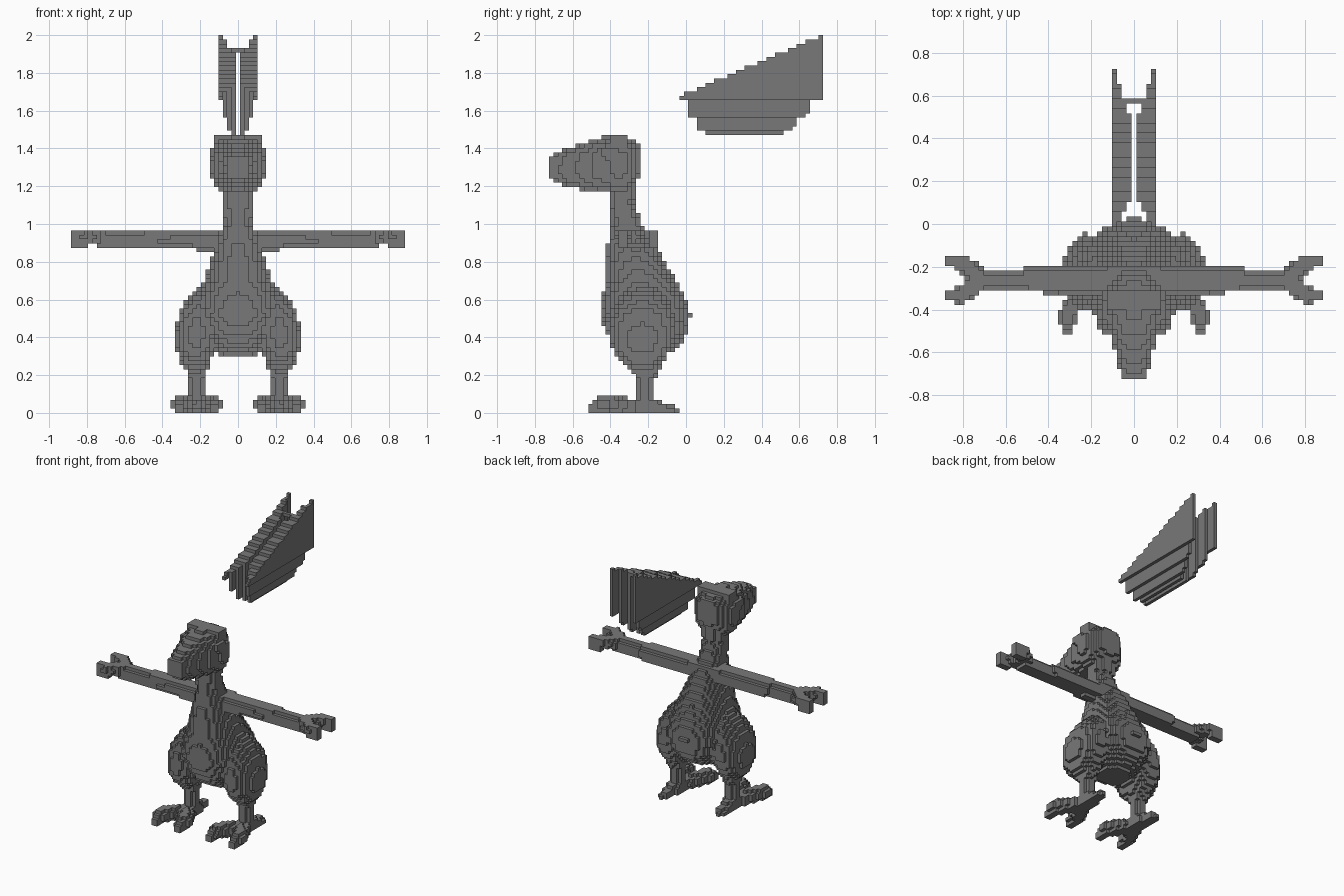
import bpy
import bmesh
from mathutils import Vector

if "Cube" in bpy.data.objects:
    bpy.data.objects.remove(bpy.data.objects["Cube"], do_unlink=True)

CELL = 2 / 87
filled = {}      # grid cell -> part name


def make_material(name, value):
    mat = bpy.data.materials.new(name)
    mat.use_nodes = True
    colour = (value, value, value, 1)
    mat.diffuse_color = colour
    shader = mat.node_tree.nodes["Principled BSDF"]
    shader.inputs["Base Color"].default_value = colour
    shader.inputs["Roughness"].default_value = 0.8
    return mat


def interpolate(stations, t):
    """Blend the station rows at position t; None outside the range."""
    for a, b in zip(stations, stations[1:]):
        if a[0] <= t <= b[0]:
            f = (t - a[0]) / (b[0] - a[0])
            return [p + (q - p) * f for p, q in zip(a[1:], b[1:])]
    return None


def loft(axis, stations, power=2.3):
    """Rounded sections along an axis: (position, low, high, low, high)."""
    others = [i for i in range(3) if i != axis]

    def inside(p):
        row = interpolate(stations, p[axis])
        if row is None:
            return False
        total = 0
        for i, low, high in zip(others, row[0::2], row[1::2]):
            radius = max((high - low) / 2, 0.001)
            total += (abs(p[i] - (low + high) / 2) / radius) ** power
        return total <= 1
    return inside


def rod(start, end, r_start, r_end):
    start, end = Vector(start), Vector(end)
    span = end - start

    def inside(p):
        f = min(1, max(0, (p - start).dot(span) / span.length_squared))
        return (p - start - span * f).length <= r_start + (r_end - r_start) * f
    return inside


def box(low, high):
    return lambda p: all(a <= v <= b for a, v, b in zip(low, p, high))


def fill(name, shapes, side=1):
    """Claim every free grid cell whose centre lies in one of the shapes."""
    for i in range(-38, 39):
        for j in range(-31, 32):
            for k in range(87):
                if (i, j, k) in filled:
                    continue
                p = Vector((side * i * CELL, j * CELL, (k + 0.5) * CELL))
                if any(shape(p) for shape in shapes):
                    filled[i, j, k] = name


def build(name, mat):
    """Make the outer block faces of one part."""
    bm = bmesh.new()
    verts = {}
    for cell in [c for c, part in filled.items() if part == name]:
        for axis in range(3):
            u, v = (axis + 1) % 3, (axis + 2) % 3
            for step in (0, 1):
                beside = list(cell)
                beside[axis] += 2 * step - 1
                if tuple(beside) in filled:
                    continue
                corners = []
                for du, dv in ((0, 0), (1, 0), (1, 1), (0, 1)):
                    c = list(cell)
                    c[axis] += step
                    c[u] += du
                    c[v] += dv
                    c = tuple(c)
                    if c not in verts:
                        verts[c] = bm.verts.new(((c[0] - 0.5) * CELL,
                                                 (c[1] - 0.5) * CELL, c[2] * CELL))
                    corners.append(verts[c])
                bm.faces.new(corners if step else corners[::-1])
    mesh = bpy.data.meshes.new(name)
    bm.to_mesh(mesh)
    bm.free()
    mesh.materials.append(mat)
    bpy.context.collection.objects.link(bpy.data.objects.new(name, mesh))


# Head with tapering snout, brows and eye bumps
head = [loft(1, [(-0.73, -0.05, 0.05, 1.24, 1.36), (-0.65, -0.075, 0.075, 1.2, 1.39),
                 (-0.55, -0.1, 0.1, 1.18, 1.43), (-0.45, -0.13, 0.13, 1.17, 1.46),
                 (-0.37, -0.145, 0.145, 1.15, 1.465), (-0.31, -0.14, 0.14, 1.15, 1.465),
                 (-0.25, -0.08, 0.08, 1.25, 1.42)], 2.6)]
for s in (-1, 1):
    head.append(rod((s * 0.11, -0.41, 1.37), (s * 0.11, -0.34, 1.35), 0.045, 0.045))
    head.append(box((s * 0.085 - 0.04, -0.4, 1.4), (s * 0.085 + 0.04, -0.3, 1.48)))
fill("head", head)

# Body and neck in one pear-shaped sweep
fill("body", [loft(2, [(0.3, -0.1, 0.1, -0.3, -0.12), (0.35, -0.16, 0.16, -0.38, -0.04),
                       (0.42, -0.2, 0.2, -0.425, 0.01), (0.52, -0.22, 0.22, -0.455, 0.025),
                       (0.6, -0.215, 0.215, -0.445, 0), (0.7, -0.18, 0.18, -0.42, -0.055),
                       (0.8, -0.145, 0.145, -0.42, -0.11), (0.9, -0.11, 0.11, -0.415, -0.16),
                       (1, -0.08, 0.08, -0.4, -0.23), (1.1, -0.08, 0.08, -0.4, -0.275),
                       (1.25, -0.1, 0.1, -0.42, -0.27)])])

for label, side in (("left", 1), ("right", -1)):
    # Bulging thigh narrowing into the shin
    fill(label + "_leg", [loft(2, [
        (0.03, 0.18, 0.26, -0.26, -0.17), (0.17, 0.18, 0.26, -0.26, -0.17),
        (0.22, 0.17, 0.275, -0.29, -0.15), (0.27, 0.145, 0.31, -0.35, -0.12),
        (0.34, 0.12, 0.33, -0.39, -0.08), (0.42, 0.11, 0.33, -0.4, -0.06),
        (0.52, 0.11, 0.315, -0.39, -0.07), (0.6, 0.12, 0.27, -0.35, -0.1),
        (0.67, 0.14, 0.2, -0.28, -0.16)])], side)

    # Foot with two splayed toes and a long heel
    foot = [rod((0.22, -0.22, 0.04), (0.225, -0.07, 0.01), 0.05, 0.03)]
    for toe_x in (0.13, 0.31):
        foot.append(rod((0.22, -0.25, 0.03), (toe_x, -0.43, 0.05), 0.045, 0.045))
        foot.append(rod((toe_x, -0.43, 0.05), (toe_x, -0.495, 0.03), 0.045, 0.028))
    fill(label + "_foot", foot, side)

    # Straight outstretched arm
    fill(label + "_arm", [loft(0, [
        (0.04, -0.33, -0.19, 0.86, 0.965), (0.5, -0.32, -0.2, 0.865, 0.96),
        (0.52, -0.315, -0.215, 0.865, 0.955), (0.74, -0.315, -0.215, 0.865, 0.955)], 3)], side)

    # Forked hand
    hand = []
    for tip_y in (-0.18, -0.335):
        hand.append(rod((0.7, -0.26, 0.92), (0.81, tip_y, 0.935), 0.045, 0.04))
        hand.append(box((0.79, tip_y - 0.025, 0.87), (0.88, tip_y + 0.025, 0.96)))
    fill(label + "_hand", hand, side)

# Floating wings: stepped layers that grow longer and higher outwards
outline = [(1.47, 0.11, 0.52), (1.5, 0.07, 0.56), (1.55, 0.02, 0.61),
           (1.61, 0, 0.67), (1.65, -0.03, 0.73), (2, -0.03, 0.73)]
layers = [(1.47, 0.11, 0.52), (1.5, 0.05, 0.59), (1.56, 0.01, 0.65), (1.655, -0.03, 0.73)]


def wing_layer(number, bottom, back, front):
    def inside(p):
        limits = interpolate(outline, p.z)
        return (abs(p.x / CELL - number) < 0.5 and p.z > bottom
                and limits is not None
                and max(back, limits[0]) <= p.y <= min(front, limits[1])
                and p.z < 1.69 + 0.43 * p.y)
    return inside


wing = [wing_layer(n, *layer) for n, layer in enumerate(layers, 1)]
for label, side in (("left", 1), ("right", -1)):
    fill(label + "_wing", wing, side)
fill("wing_bridge", [box((-0.05, 0.565, 1.9), (0.05, 0.59, 1.925))])

stone = make_material("stone grey", 0.19)
for part in dict.fromkeys(filled.values()):
    build(part, stone)
